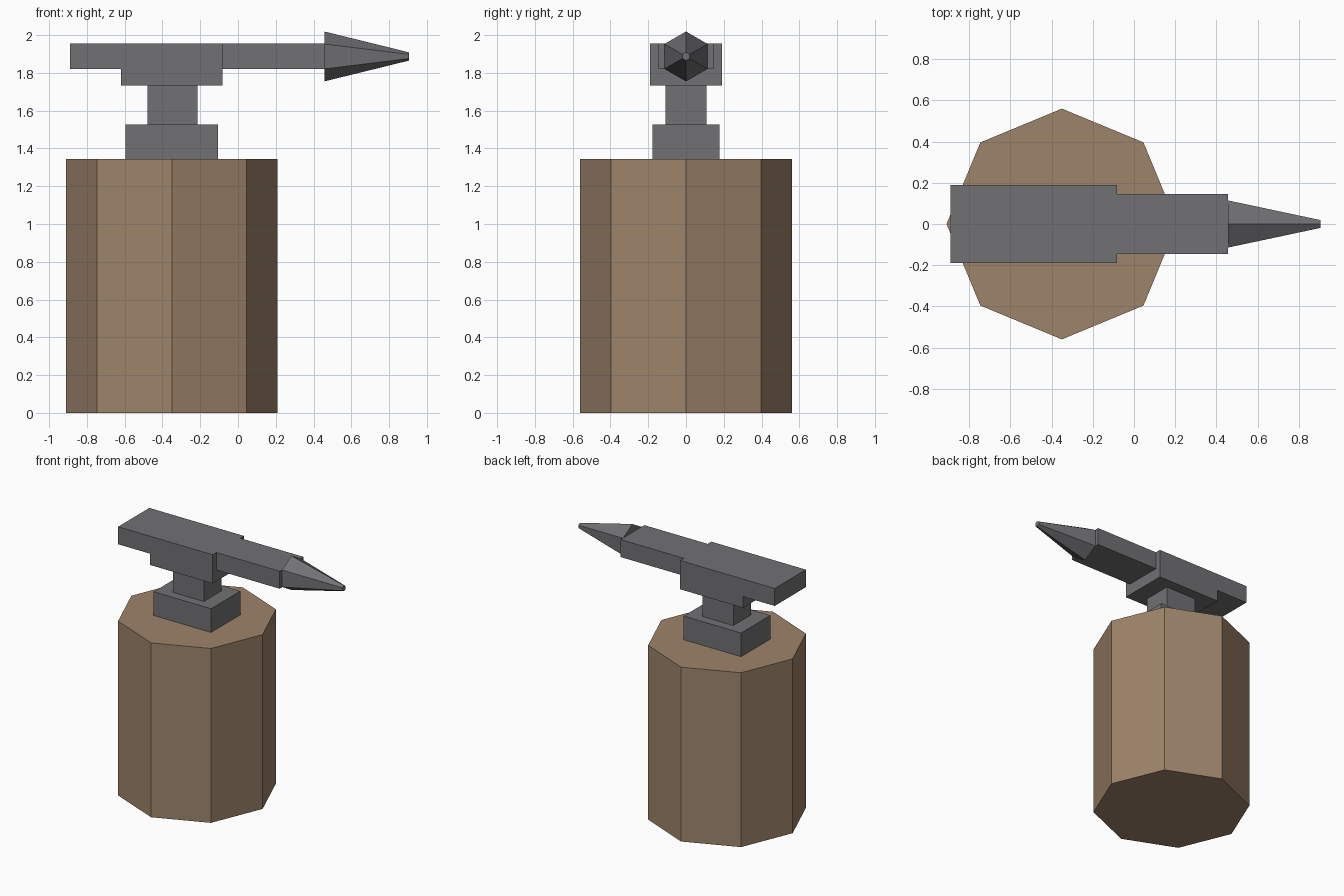
import bpy, bmesh, math
from mathutils import Matrix

if "Cube" in bpy.data.objects:
    bpy.data.objects.remove(bpy.data.objects["Cube"])


def material(name, color):
    m = bpy.data.materials.new(name)
    m.diffuse_color = (*color, 1)
    m.use_nodes = True
    m.node_tree.nodes["Principled BSDF"].inputs["Base Color"].default_value = m.diffuse_color
    return m


WOOD = material("wood", (0.34, 0.23, 0.145))
IRON = material("iron", (0.165, 0.165, 0.175))


def finish(name, bm, mat):
    bmesh.ops.recalc_face_normals(bm, faces=bm.faces)
    mesh = bpy.data.meshes.new(name)
    bm.to_mesh(mesh)
    bm.free()
    mesh.materials.append(mat)
    ob = bpy.data.objects.new(name, mesh)
    bpy.context.collection.objects.link(ob)
    return ob


def extrude_profile(name, points, half_width):
    """Side profile in x/z, extruded symmetrically along y."""
    bm = bmesh.new()
    face = bm.faces.new([bm.verts.new((x, -half_width, z)) for x, z in points])
    new = bmesh.ops.extrude_face_region(bm, geom=[face])["geom"]
    verts = [v for v in new if isinstance(v, bmesh.types.BMVert)]
    bmesh.ops.translate(bm, verts=verts, vec=(0, 2 * half_width, 0))
    return finish(name, bm, IRON)


def block(name, x0, x1, half_width, z0, z1):
    return extrude_profile(name, [(x0, z0), (x1, z0), (x1, z1), (x0, z1)], half_width)


def frustum(name, sides, r1, r2, depth, matrix, mat):
    bm = bmesh.new()
    bmesh.ops.create_cone(bm, cap_ends=True, segments=sides, radius1=r1,
                          radius2=r2, depth=depth, matrix=matrix)
    return finish(name, bm, mat)


# Octagonal wooden stump, corners on the axes
frustum("stump", 8, 0.56, 0.56, 1.345, Matrix.Translation((-0.35, 0, 0.6725)), WOOD)

# Anvil foot and waist
block("anvil_foot", -0.595, -0.105, 0.178, 1.345, 1.528)
block("anvil_waist", -0.48, -0.215, 0.109, 1.528, 1.733)

# Body with overhanging heel
extrude_profile("anvil_body", [(-0.62, 1.733), (-0.083, 1.733), (-0.083, 1.955),
                               (-0.89, 1.955), (-0.89, 1.82), (-0.62, 1.82)], 0.19)

# Narrower step in front of the body
block("anvil_step", -0.083, 0.457, 0.145, 1.82, 1.955)

# Hexagonal tapered horn pointing along +x, corners at the sides
frustum("anvil_horn", 6, 0.132, 0.022, 0.448,
        Matrix.Translation((0.681, 0, 1.887)) @ Matrix.Rotation(math.pi / 2, 4, 'Y')
        @ Matrix.Rotation(math.pi / 2, 4, 'Z'), IRON)
